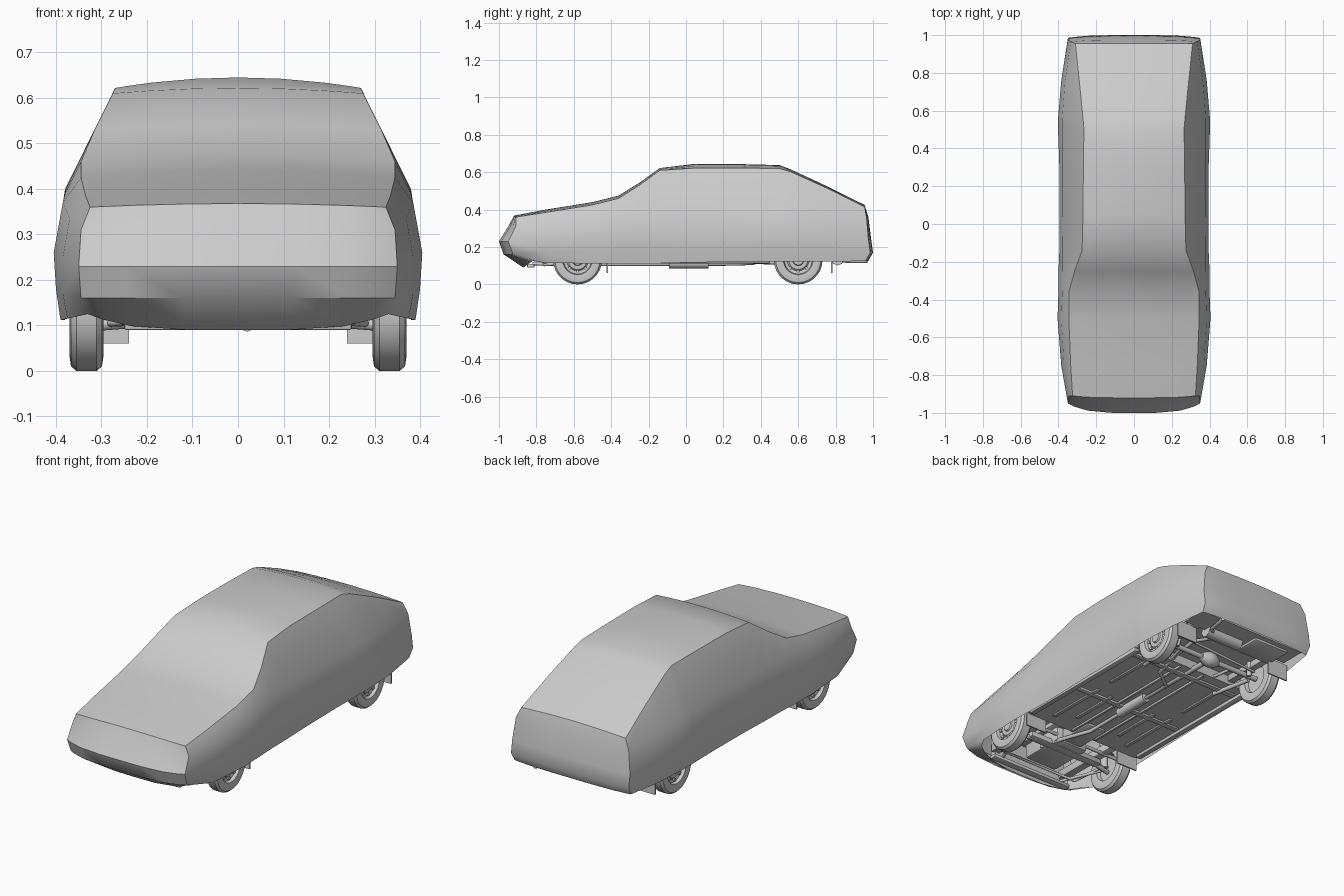
import bpy, bmesh, math
from mathutils import Vector


def finish(name, bm, angle=35):
    bmesh.ops.remove_doubles(bm, verts=bm.verts, dist=0.0005)
    bmesh.ops.recalc_face_normals(bm, faces=bm.faces)
    me = bpy.data.meshes.new(name)
    bm.to_mesh(me)
    bm.free()
    ob = bpy.data.objects.new(name, me)
    bpy.context.collection.objects.link(ob)
    bpy.ops.object.select_all(action='DESELECT')
    ob.select_set(True)
    bpy.context.view_layer.objects.active = ob
    bpy.ops.object.shade_smooth_by_angle(angle=math.radians(angle))
    return ob


def grid(bm, rows):
    vs = [[bm.verts.new(p) for p in r] for r in rows]
    for a, b in zip(vs, vs[1:]):
        for i in range(len(a) - 1):
            bm.faces.new((a[i], a[i + 1], b[i + 1], b[i]))


def box(name, c, s, bevel=0):
    bm = bmesh.new()
    bmesh.ops.create_cube(bm, size=1)
    for v in bm.verts:
        v.co = Vector(c) + Vector([v.co[i] * s[i] for i in range(3)])
    if bevel:
        bmesh.ops.bevel(bm, geom=bm.edges[:], offset=bevel, segments=2, affect='EDGES', profile=0.5)
    return finish(name, bm)


def tube(name, pts, r):
    cu = bpy.data.curves.new(name, 'CURVE')
    cu.dimensions = '3D'
    cu.bevel_depth = r
    cu.bevel_resolution = 2
    cu.use_fill_caps = True
    sp = cu.splines.new('POLY')
    sp.points.add(len(pts) - 1)
    for p, q in zip(sp.points, pts):
        p.co = (*q, 1)
    ob = bpy.data.objects.new(name, cu)
    bpy.context.collection.objects.link(ob)
    return ob


def lathe_x(name, profile, loc, side, n=28):
    bm = bmesh.new()
    rows = []
    for k in range(n + 1):
        a = 2 * math.pi * k / n
        rows.append([(loc[0] + side * o, loc[1] + r * math.cos(a), loc[2] + r * math.sin(a))
                     for r, o in profile])
    grid(bm, rows)
    bmesh.ops.dissolve_degenerate(bm, dist=0.0001, edges=bm.edges[:])
    return finish(name, bm)


# Fabric car cover: per station y, crown z, then (x, z) of edge, belt, widest, low, hem
S = [
    (-.92, .368, (.325, .36), (.345, .31), (.350, .23), (.345, .16), (.33, .125)),
    (-.75, .40, (.335, .385), (.37, .335), (.385, .25), (.385, .17), (.375, .115)),
    (-.50, .44, (.345, .425), (.385, .37), (.405, .26), (.40, .18), (.39, .112)),
    (-.36, .475, (.345, .46), (.38, .39), (.40, .26), (.395, .18), (.385, .112)),
    (-.25, .543, (.315, .53), (.378, .40), (.40, .26), (.39, .18), (.38, .112)),
    (-.14, .622, (.275, .61), (.378, .40), (.395, .26), (.39, .18), (.38, .113)),
    (.05, .645, (.27, .622), (.38, .40), (.395, .26), (.39, .18), (.38, .118)),
    (.30, .643, (.268, .622), (.38, .40), (.395, .26), (.39, .18), (.38, .12)),
    (.50, .638, (.265, .62), (.38, .40), (.402, .26), (.395, .18), (.385, .122)),
    (.56, .615, (.27, .602), (.38, .395), (.402, .26), (.395, .18), (.385, .122)),
    (.76, .522, (.29, .512), (.365, .38), (.385, .25), (.38, .18), (.375, .122)),
    (.955, .425, (.31, .415), (.335, .36), (.35, .24), (.35, .17), (.345, .125)),
]
DY = {0: (0, -.03, -.08, -.055, .05), len(S) - 1: (0, .02, .035, .045, .02)}
BOW = {0: (.01, .04, .05, .05, .05), len(S) - 1: (0, -.01, -.015, -.015, -.015)}
U = [-1, -.9, -.7, -.35, 0, .35, .7, .9, 1]


def pt(s, k, u):
    y, zc = S[s][:2]
    x, z = S[s][2 + k]
    if s in DY:
        y += DY[s][k] + BOW[s][k] * u ** 4
    if k == 0:
        z += (zc - z) * (1 - u * u)
    if s == 0 and k == 4:
        z -= .035 * (1 - u ** 4)
    return (u * x, y, z)


bm = bmesh.new()
last = len(S) - 1
grid(bm, [[pt(s, 0, u) for u in U] for s in range(len(S))])
for u in (-1, 1):
    grid(bm, [[pt(s, k, u) for k in range(5)] for s in range(len(S))])
for s in (0, last):
    grid(bm, [[pt(s, k, u) for u in U] for k in range(5)])
finish("car_cover", bm, 38)

# Wheels with rims, wheel holes and mud flaps
TYRE = [(0, -.012), (.07, -.012), (.076, -.033), (.1, -.037), (.12, -.034), (.13, -.022),
        (.13, .022), (.12, .034), (.1, .037), (.079, .033), (.074, .016), (.058, .012),
        (.05, .02), (.03, .02), (.026, .028), (0, .028)]
HUB = [(0, .009), (.009, .009), (.009, .0225), (0, .0225)]
for end, wy, fy in (("front", -.58, -.42), ("rear", .60, .78)):
    for side, sn in ((1, "right"), (-1, "left")):
        c = (side * .333, wy, .13)
        lathe_x(f"{end}_wheel_{sn}", TYRE, c, side)
        for i in range(8):
            a = i * math.pi / 4
            p = (c[0], wy + .062 * math.cos(a), .13 + .062 * math.sin(a))
            lathe_x(f"{end}_rim_stud_{sn}", HUB, p, side, 8)
        box(f"{end}_mud_flap_{sn}", (side * .302, fy, .105), (.125, .008, .09))

# Floor pan with raised rear deck, sills, ribs and cross members
box("floor_pan", (0, .03, .137), (.73, .88, .014))
box("rear_floor", (0, .70, .185), (.56, .48, .012))
box("axle_bulkhead", (0, .465, .16), (.72, .012, .06))
box("boot_floor", (0, .87, .15), (.66, .14, .012))
box("front_bulkhead", (0, -.41, .18), (.70, .012, .10))
for s in (1, -1):
    box("sill", (s * .355, .03, .128), (.03, .84, .03), .006)
    for x, y, l in ((.24, -.17, .36), (.24, .25, .30), (.14, -.15, .28)):
        box("floor_rib", (s * x, y, .128), (.022, l, .012), .004)
    box("tunnel_rail", (s * .075, .03, .127), (.014, .86, .016), .004)
    box("rear_chassis_rail", (s * .25, .70, .165), (.04, .46, .04), .006)
    box("front_chassis_rail", (s * .22, -.62, .16), (.045, .46, .045), .006)
for y in (-.05, .40):
    box("floor_cross_member", (0, y, .127), (.66, .03, .016), .004)

# Rear suspension: beam axle, trailing arms, dampers
tube("rear_axle", [(-.31, .60, .13), (.31, .60, .13)], .014)
lathe_x("axle_casing", [(0, -.06), (.02, -.055), (.04, -.02), (.04, .02), (.02, .055), (0, .06)],
        (0, .60, .13), 1, 16)
tube("cross_link", [(-.25, .66, .125), (.25, .67, .15)], .007)
for s in (1, -1):
    tube("trailing_arm", [(s * .23, .36, .12), (s * .27, .59, .115)], .011)
    tube("upper_arm", [(s * .13, .42, .14), (s * .17, .59, .15)], .008)
    tube("rear_damper", [(s * .24, .63, .11), (s * .22, .66, .25)], .013)

# Front suspension, engine and gearbox seen from below
box("engine_sump", (0, -.62, .155), (.20, .26, .10), .015)
box("engine_block", (0, -.62, .24), (.26, .30, .12), .015)
box("gearbox", (0, -.40, .15), (.13, .22, .07), .02)
box("front_cross_member", (0, -.56, .115), (.46, .05, .03), .006)
box("front_valance_beam", (0, -.83, .10), (.50, .04, .02), .005)
box("radiator", (0, -.85, .20), (.46, .03, .16))
tube("steering_rack", [(-.30, -.50, .14), (.30, -.50, .14)], .009)
tube("anti_roll_bar", [(-.27, -.57, .115), (-.24, -.76, .105), (.24, -.76, .105), (.27, -.57, .115)], .008)
for s in (1, -1):
    tube("lower_arm", [(s * .18, -.56, .11), (s * .31, -.58, .10)], .012)
    tube("tie_strut", [(s * .19, -.82, .11), (s * .28, -.59, .105)], .008)
    tube("front_strut", [(s * .29, -.58, .12), (s * .26, -.56, .32)], .02)

# Exhaust line with two silencers, drive shaft
tube("drive_shaft", [(0, -.30, .14), (0, .56, .13)], .014)
tube("exhaust_pipe", [(.10, -.62, .12), (.08, -.48, .108), (.02, -.32, .108), (.02, .28, .11),
                      (.13, .36, .115), (.14, .50, .15), (.14, .64, .17), (.12, .78, .135),
                      (.20, .86, .125), (.22, .97, .125)], .010)
tube("middle_silencer", [(.02, -.09, .112), (.02, -.07, .112), (.02, .10, .112), (.02, .12, .112)], .026)
tube("rear_silencer", [(-.02, .81, .135), (.20, .81, .135)], .034)

# Fuel tank and spare wheel well
box("fuel_tank", (-.16, .83, .155), (.22, .16, .05), .015)
